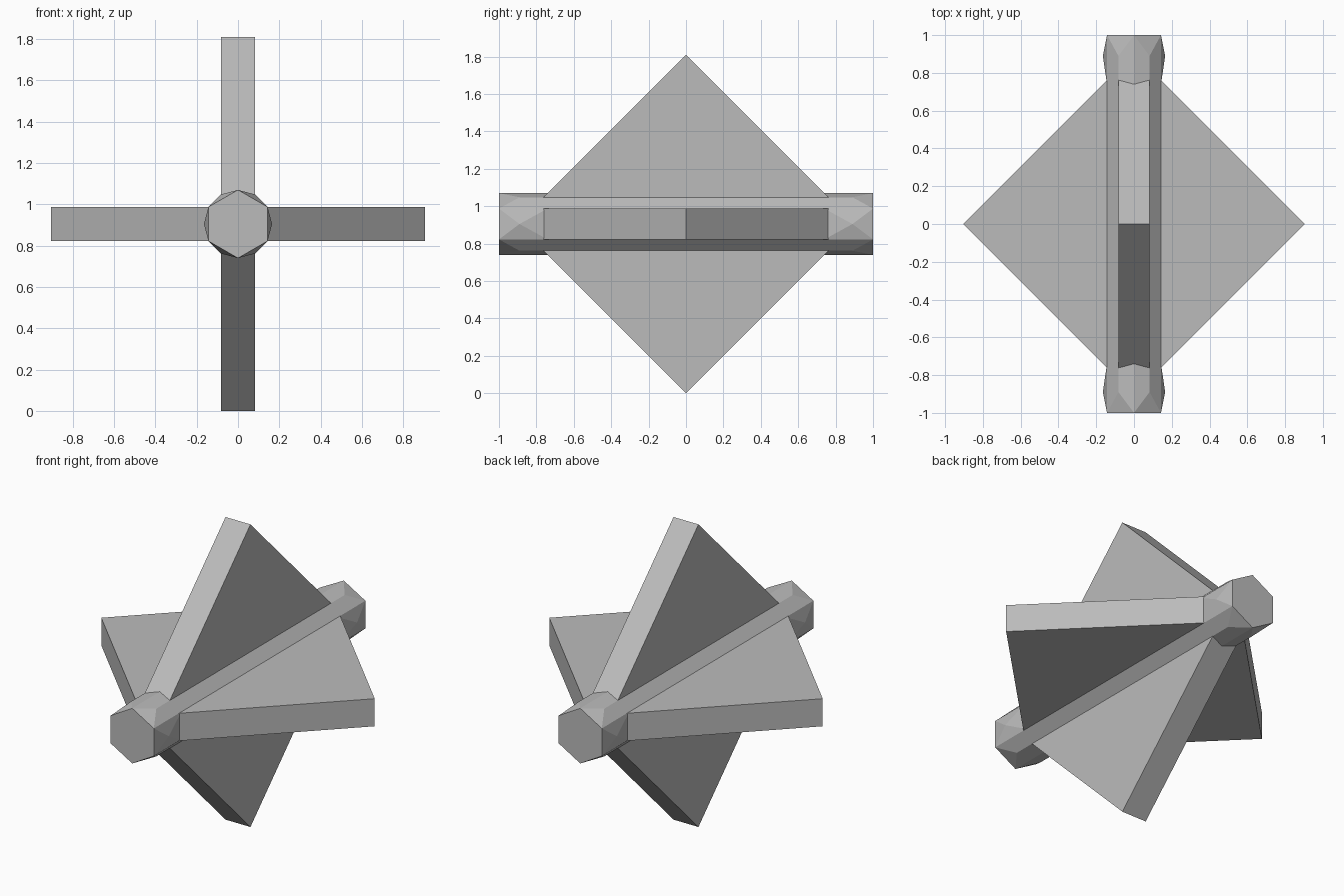
import bpy, bmesh
from math import sin, cos, radians, pi
from mathutils import Matrix, Vector

if "Cube" in bpy.data.objects:
    bpy.data.objects.remove(bpy.data.objects["Cube"], do_unlink=True)

MID = 0.905      # height of the axle
RADIUS = 0.165   # axle radius
HALF = 0.0825    # half thickness of the blades

grey = bpy.data.materials.new("plain_grey")
grey.use_nodes = True
grey.diffuse_color = (0.5, 0.5, 0.5, 1)
grey.node_tree.nodes["Principled BSDF"].inputs["Base Color"].default_value = (0.5, 0.5, 0.5, 1)


def finish(name, bm):
    bmesh.ops.recalc_face_normals(bm, faces=bm.faces)
    mesh = bpy.data.meshes.new(name)
    bm.to_mesh(mesh)
    bm.free()
    mesh.materials.append(grey)
    obj = bpy.data.objects.new(name, mesh)
    obj.location.z = MID
    bpy.context.collection.objects.link(obj)
    return obj


def ring(angles, y):
    return [Vector((RADIUS * cos(radians(a)), y, RADIUS * sin(radians(a)))) for a in angles]


def hull(name, points):
    bm = bmesh.new()
    for p in points:
        bm.verts.new(p)
    bmesh.ops.convex_hull(bm, input=bm.verts[:])
    bmesh.ops.dissolve_limit(bm, angle_limit=radians(1), verts=bm.verts[:], edges=bm.edges[:])
    return finish(name, bm)


# Square blades standing on a corner, crossing along the axle
def blade(name, turn):
    bm = bmesh.new()
    bmesh.ops.create_cone(bm, cap_ends=True, segments=4, radius1=MID, radius2=MID, depth=2 * HALF)
    # put the corners of the square on the axes
    corner = max(bm.verts, key=lambda v: v.co.x).co
    if abs(corner.x - MID) > 0.01:
        bm.transform(Matrix.Rotation(pi / 4, 4, "Z"))
    bm.transform(Matrix.Rotation(turn, 4, "Y"))
    return finish(name, bm)


blade("flat_blade", 0)
blade("upright_blade", pi / 2)

# Axle section: twelve sides, without the two outermost side corners
section = [a for a in range(0, 360, 30) if a % 180]
hull("axle", ring(section, -0.76) + ring(section, 0.76))

# Faceted knobs: a hexagon end, a turned hexagon behind it, then the axle section
for name, side in (("front_knob", -1), ("back_knob", 1)):
    hull(name, ring(range(30, 390, 60), side)
         + ring(range(0, 360, 60), 0.89 * side)
         + ring(section, 0.74 * side))
